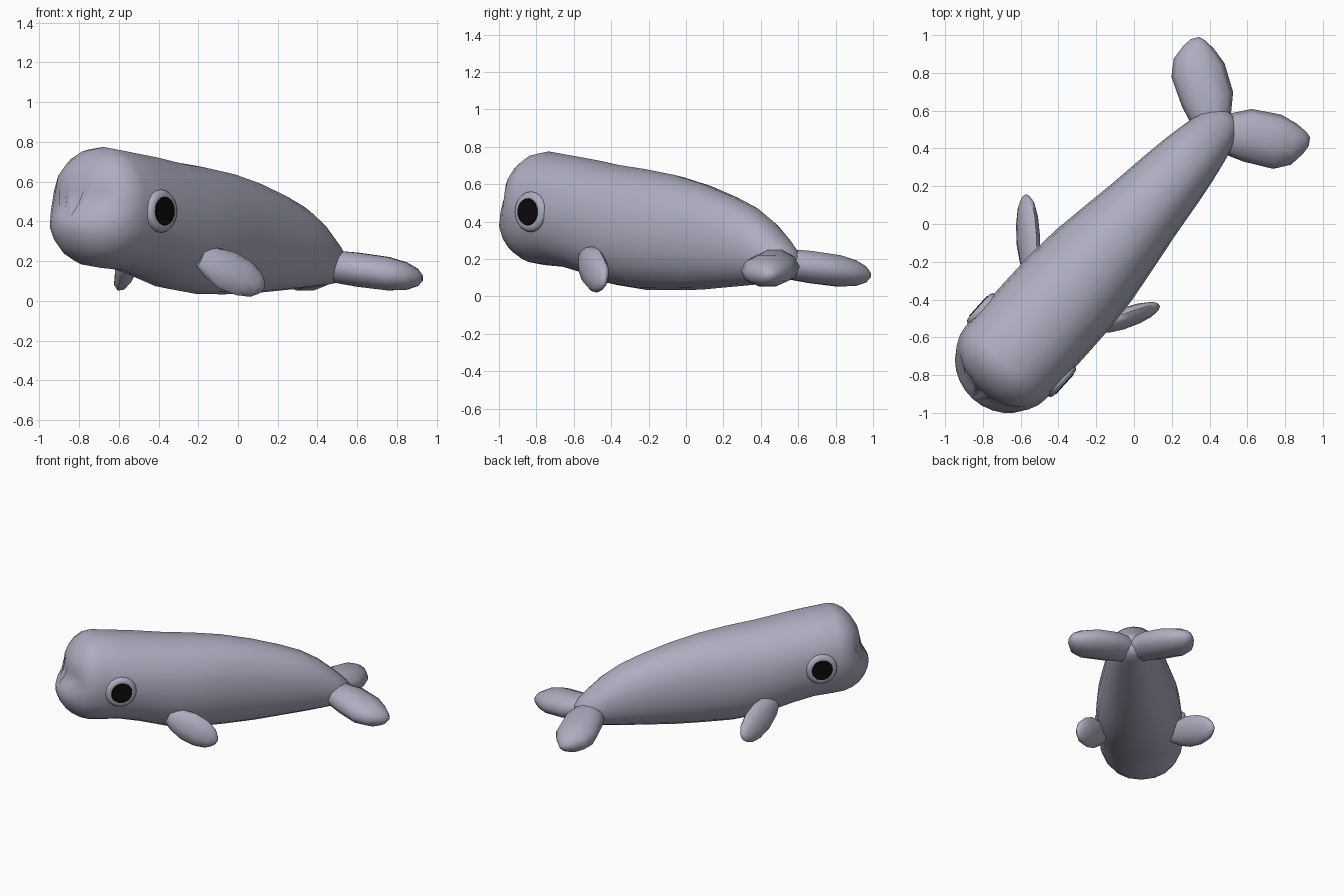
import bpy
import bmesh
from math import sin, cos, pi, exp, radians, copysign
from mathutils import Vector, Matrix

cube = bpy.data.objects.get("Cube")
if cube:
    bpy.data.objects.remove(cube)


def make_material(name, color):
    mat = bpy.data.materials.new(name)
    mat.use_nodes = True
    mat.diffuse_color = color
    mat.node_tree.nodes["Principled BSDF"].inputs["Base Color"].default_value = color
    return mat


skin = make_material("lilac grey skin", (0.42, 0.42, 0.53, 1))
black = make_material("black pupil", (0.003, 0.003, 0.003, 1))

# The whale lies diagonally: local +x runs from head to tail
PLACE = Matrix.Translation((-0.009, 0.008, 0)) @ Matrix.Rotation(radians(47.9), 4, 'Z')


def loft(name, rings, mat, matrix=Matrix()):
    """Skin a list of equal-sized vertex rings and close both ends."""
    bm = bmesh.new()
    loops = [[bm.verts.new(p) for p in ring] for ring in rings]
    n = len(loops[0])
    for a, b in zip(loops, loops[1:]):
        for i in range(n):
            j = (i + 1) % n
            bm.faces.new((a[i], a[j], b[j], b[i]))
    bm.faces.new(loops[0])
    bm.faces.new(loops[-1])
    bmesh.ops.recalc_face_normals(bm, faces=bm.faces)
    mesh = bpy.data.meshes.new(name)
    bm.to_mesh(mesh)
    bm.free()
    mesh.materials.append(mat)
    obj = bpy.data.objects.new(name, mesh)
    bpy.context.collection.objects.link(obj)
    obj.matrix_world = matrix
    bpy.ops.object.select_all(action='DESELECT')
    obj.select_set(True)
    bpy.context.view_layer.objects.active = obj
    bpy.ops.object.shade_smooth_by_angle(angle=radians(60))
    return obj


def oval(center, a, b, count, power=2.0):
    """Superellipse ring around center, spanned by half axes a and b."""
    def f(w):
        return copysign(abs(w) ** (2 / power), w)
    return [center + a * f(cos(2 * pi * i / count)) + b * f(sin(2 * pi * i / count))
            for i in range(count)]


# Body: position, half width, belly height, back height
sections = [
    (-1.0, .287, .165, .775), (-.85, .29, .155, .755), (-.7, .29, .12, .735),
    (-.5, .288, .06, .703), (-.3, .274, .035, .68), (-.1, .245, .033, .65),
    (.1, .215, .036, .603), (.3, .19, .05, .54), (.45, .168, .06, .482),
    (.57, .145, .07, .41), (.67, .12, .08, .325), (.74, .09, .09, .262),
    (.775, .04, .12, .22)]


def body_ring(u, half, low, high):
    return oval(Vector((u, 0, (low + high) / 2)), Vector((0, half, 0)),
                Vector((0, 0, (high - low) / 2)), 20, 2.2)


# Rounded head front with a crease between forehead and snout
head = []
first = body_ring(*sections[0])
pivot = Vector((-1.0, 0, .4))
for step in (87, 76, 64, 52, 40, 27, 13):
    t = radians(step)
    ring = []
    for p in first:
        q = pivot + (p - pivot) * cos(t)
        crease = .045 * exp(-((q.z - .49) / .06) ** 2)
        brow = .035 if q.z > .49 else 0
        q.x -= (.262 - crease - brow) * sin(t)
        ring.append(q)
    head.append(ring)
loft("body", head + [body_ring(*s) for s in sections], skin, PLACE)

# Tail flukes: distance along, front edge, rear edge, half thickness
fluke = [(-.05, .07, .05, .06), (.06, .138, .085, .085), (.16, .16, .122, .09),
         (.32, .174, .116, .088), (.41, .138, .08, .072), (.465, .07, .045, .045),
         (.488, .025, .02, .015)]
for side, label in ((-1, "left"), (1, "right")):
    along = Vector((.55, .835 * side, 0))
    across = Vector((.835, -.55 * side, 0))
    rings = []
    for e, front, rear, thick in fluke:
        center = Vector((.68, 0, .178 - .13 * e)) + along * e + across * (rear - front) / 2
        rings.append(oval(center, across * (front + rear) / 2, Vector((0, 0, thick)), 10))
    loft(label + "_fluke", rings, skin, PLACE)

# Side fins: flat paddles from root to tip, swept back and down
paddle = [(-.1, .055, .03), (.08, .085, .045), (.35, .105, .052), (.65, .1, .048),
          (.87, .075, .036), (.98, .04, .02), (1.02, .015, .008)]
for name, root, tip, wide in (
        ("left_fin", (-.16, -.535, .205), (.125, -.44, .068), (.35, .35, .87)),
        ("right_fin", (-.55, -.22, .205), (-.575, .145, .105), (.4, .27, .87))):
    root, tip = Vector(root), Vector(tip)
    wide = Vector(wide).normalized()
    flat = (tip - root).cross(wide).normalized()
    loft(name, [oval(root.lerp(tip, t), wide * w, flat * h, 10) for t, w, h in paddle], skin)

# Eyes: raised rim with a thin black pupil plate
for side, label in ((-1, "left"), (1, "right")):
    def disc(steps):
        return [oval(Vector((-.875, side * y, .452)), Vector((r, 0, 0)), Vector((0, 0, r)), 20)
                for y, r in steps]
    loft(label + "_eye_rim", disc([(.25, .108), (.285, .108), (.299, .1), (.306, .085),
                                   (.306, .07)]), skin, PLACE)
    loft(label + "_pupil", disc([(.305, .073), (.31, .071)]), black, PLACE)
